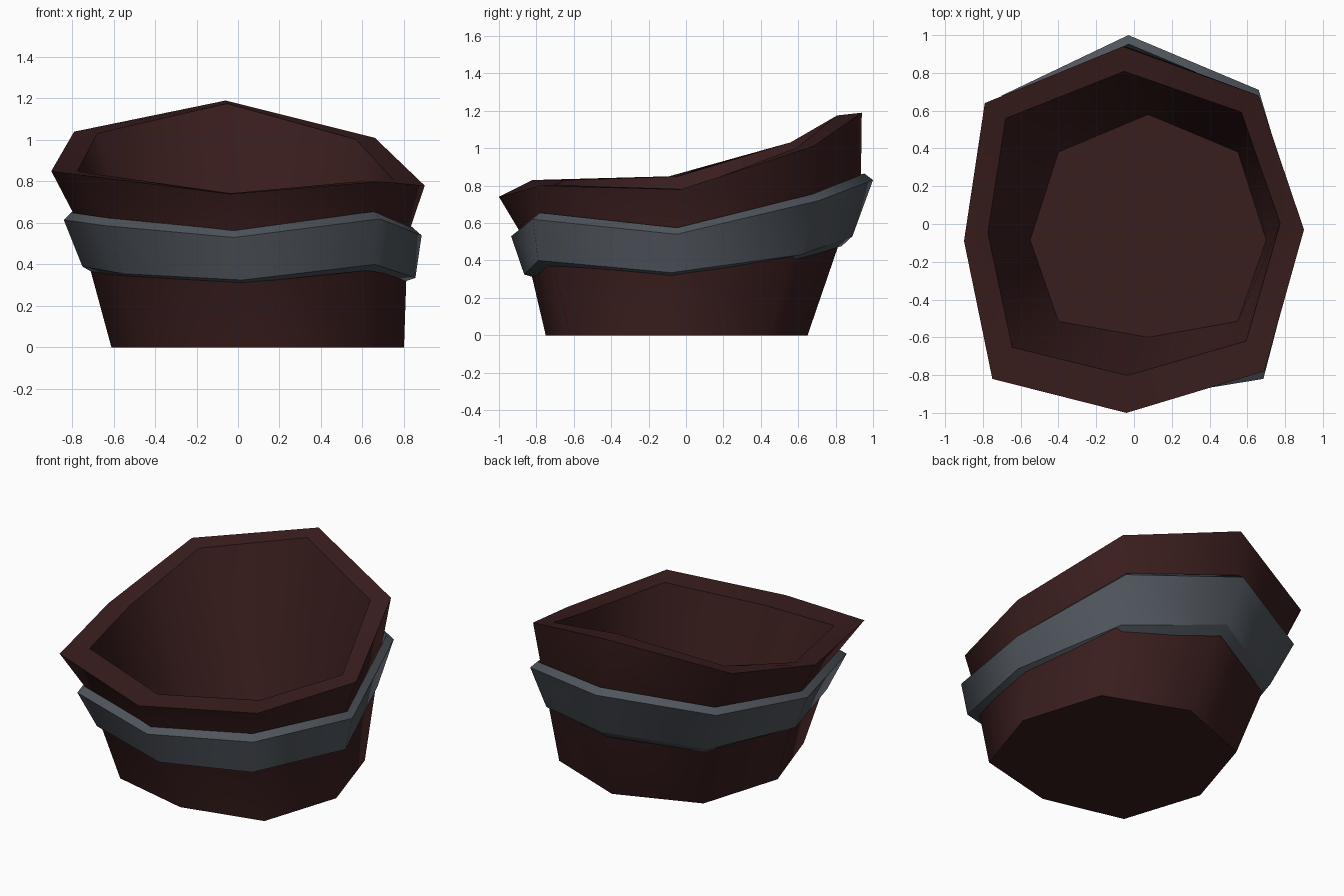
import bpy, bmesh

if "Cube" in bpy.data.objects:
    bpy.data.objects.remove(bpy.data.objects["Cube"])


def material(name, rgb):
    m = bpy.data.materials.new(name)
    m.diffuse_color = (*rgb, 1)
    m.use_nodes = True
    m.node_tree.nodes["Principled BSDF"].inputs["Base Color"].default_value = m.diffuse_color
    return m


wood = material("dark_wood", (0.042, 0.0125, 0.0125))
metal = material("grey_iron", (0.080, 0.092, 0.110))


def octagon(cx, cy, rx, ry, z, sag):
    """Eight points clockwise from the back; sag pulls the sides forward."""
    d = 0.76
    dirs = [(0, 1), (d, d), (1, 0), (d, -d), (0, -1), (-d, -d), (-1, 0), (-d, d)]
    return [(cx + rx * x, cy + ry * y - sag * abs(x), z) for x, y in dirs]


def scaled(ring, sx, sy, sz=1.0, dy=0.0, dz=0.0):
    return [(x * sx, y * sy + dy, z * sz + dz) for x, y, z in ring]


def loft(name, rings, mat, sharp, closed=False):
    """Skin the rings in order; cap both ends, or join last to first.
    Rings listed in sharp keep a hard edge, all else is smooth."""
    bm = bmesh.new()
    loops = [[bm.verts.new(p) for p in r] for r in rings]
    pairs = list(zip(loops, loops[1:]))
    if closed:
        pairs.append((loops[-1], loops[0]))
    else:
        bm.faces.new(loops[0])
        bm.faces.new(loops[-1])
    for a, b in pairs:
        for i in range(8):
            j = (i + 1) % 8
            bm.faces.new((a[i], a[j], b[j], b[i]))
    bmesh.ops.recalc_face_normals(bm, faces=bm.faces)
    for f in bm.faces:
        f.smooth = True
    for k in sharp:
        for i in range(8):
            bm.edges.get((loops[k][i], loops[k][(i + 1) % 8])).smooth = False
    me = bpy.data.meshes.new(name)
    bm.to_mesh(me)
    bm.free()
    me.materials.append(mat)
    ob = bpy.data.objects.new(name, me)
    bpy.context.collection.objects.link(ob)
    return ob


# Uneven rim and band outlines, clockwise from the back
rim = [(-0.06, 0.94, 1.19), (0.66, 0.68, 1.01), (0.90, -0.03, 0.78), (0.69, -0.78, 0.80),
       (-0.04, -1.00, 0.74), (-0.75, -0.82, 0.83), (-0.90, -0.09, 0.85), (-0.79, 0.64, 1.04)]
band_top = [(-0.03, 1.00, 0.83), (0.66, 0.71, 0.72), (0.885, -0.05, 0.54), (0.685, -0.82, 0.62),
            (-0.02, -0.935, 0.53), (-0.64, -0.79, 0.587), (-0.84, -0.09, 0.615), (-0.70, 0.68, 0.75)]
band_low = [(0.01, 0.89, 0.53), (0.61, 0.61, 0.43), (0.855, -0.08, 0.335), (0.66, -0.79, 0.40),
            (0.02, -0.865, 0.325), (-0.55, -0.71, 0.355), (-0.75, -0.09, 0.39), (-0.58, 0.60, 0.46)]

# Bucket: base, outer wall, rim, inner wall, floor
loft("bucket_body", [
    octagon(0.095, -0.05, 0.705, 0.70, 0.0, 0.05),
    scaled(band_top, 0.925, 0.935),
    rim,
    scaled(rim, 0.86, 0.83, 0.96, 0.028, 0.033),
    octagon(0.075, -0.01, 0.625, 0.59, 0.12, 0.075),
], wood, sharp=(0, 2, 3, 4))

# Iron band around the body
loft("iron_band", [
    band_low,
    band_top,
    scaled(band_top, 0.955, 0.953, dz=0.035),
    scaled(band_low, 0.935, 0.935, 0.82, dz=0.042),
], metal, sharp=(0, 1, 2, 3), closed=True)
